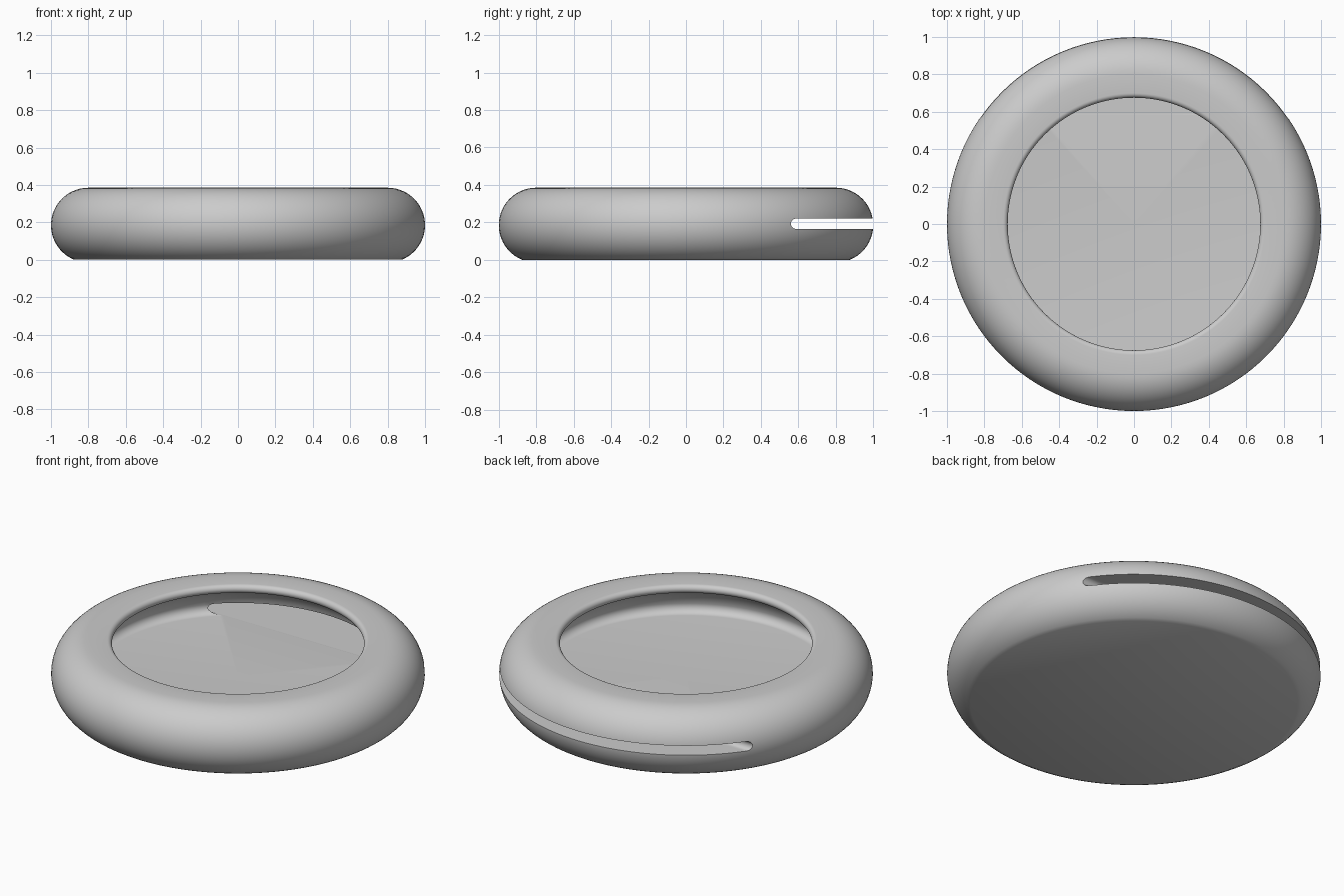
import bpy, bmesh
from math import sin, cos, pi, radians
from mathutils import Vector

old = bpy.data.objects.get("Cube")
if old:
    bpy.data.objects.remove(old, do_unlink=True)

grey = bpy.data.materials.new("light_grey")
grey.use_nodes = True
grey.diffuse_color = (0.6, 0.6, 0.6, 1)
grey.node_tree.nodes["Principled BSDF"].inputs["Base Color"].default_value = (0.6, 0.6, 0.6, 1)


def make_object(name, bm):
    bmesh.ops.recalc_face_normals(bm, faces=bm.faces)
    mesh = bpy.data.meshes.new(name)
    bm.to_mesh(mesh)
    bm.free()
    mesh.materials.append(grey)
    obj = bpy.data.objects.new(name, mesh)
    bpy.context.collection.objects.link(obj)
    return obj


def arc(cx, cz, radius, start, end, steps):
    angles = [radians(start + (end - start) * i / steps) for i in range(steps + 1)]
    return [(cx + radius * cos(a), cz + radius * sin(a)) for a in angles]


def lathe(name, profile, steps=128):
    bm = bmesh.new()
    verts = [bm.verts.new((r, 0, z)) for r, z in profile]
    edges = [bm.edges.new(pair) for pair in zip(verts, verts[1:])]
    bmesh.ops.spin(bm, geom=verts + edges, cent=(0, 0, 0), axis=(0, 0, 1),
                   angle=2 * pi, steps=steps, use_merge=True)
    bmesh.ops.remove_doubles(bm, verts=bm.verts, dist=0.0001)
    return make_object(name, bm)


# Rounded body: flat base, round rim, rolled lip and deep undercut bowl
profile = [(0, 0)]
profile += arc(0.8, 0.185, 0.2, -67.7, 90, 24)
profile += arc(0.7, 0.36, 0.025, 90, 250, 10)
profile += [(0.73, 0.327), (0.763, 0.306), (0.79, 0.275), (0.808, 0.24)]
profile += arc(0.772, 0.2085, 0.043, 10, -90, 8)
profile += [(0, 0.1655)]
body = lathe("rounded_body", profile)

# Slot cutter: round-ended outline pushed across the body, opening into the bowl
bm = bmesh.new()
outline = arc(0.588, 0.1925, 0.0275, 90, 270, 16) + [(1.2, 0.165), (1.2, 0.22)]
face = bm.faces.new([bm.verts.new((-1.2, y, z)) for y, z in outline])
push = bmesh.ops.extrude_face_region(bm, geom=[face])
moved = [v for v in push["geom"] if isinstance(v, bmesh.types.BMVert)]
bmesh.ops.translate(bm, verts=moved, vec=Vector((2.4, 0, 0)))
cutter = make_object("slot_cutter", bm)
cutter.hide_render = True

bpy.context.view_layer.objects.active = body
body.select_set(True)
cut = body.modifiers.new("slot", "BOOLEAN")
cut.operation = "DIFFERENCE"
cut.solver = "EXACT"
cut.object = cutter
bpy.ops.object.modifier_apply(modifier=cut.name)
bpy.data.objects.remove(cutter, do_unlink=True)
bpy.ops.object.shade_smooth_by_angle(angle=radians(35))
